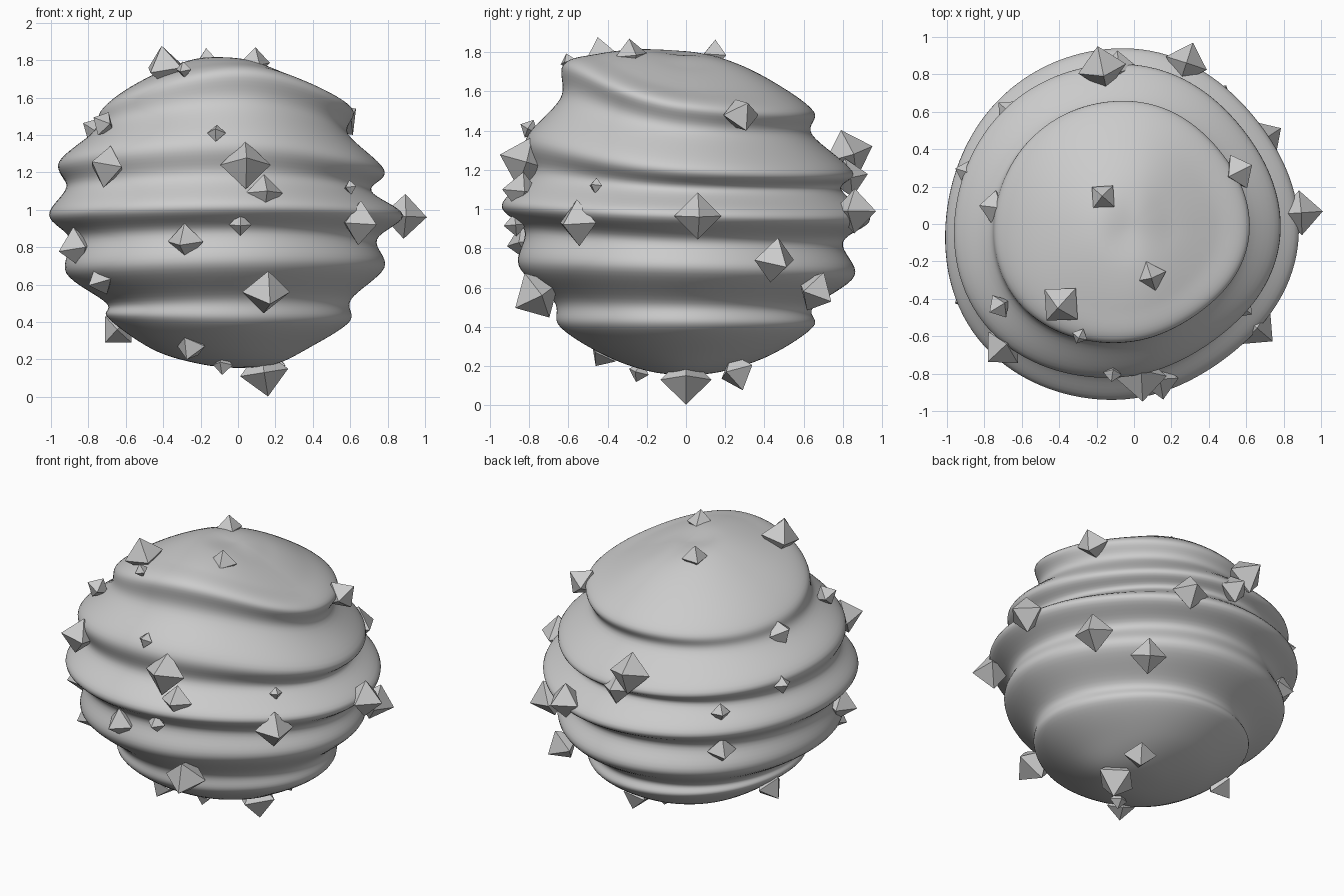
import bpy, bmesh, math
from mathutils import Vector

if "Cube" in bpy.data.objects:
    bpy.data.objects.remove(bpy.data.objects["Cube"])

# Ridge / valley levels: (radius, z) towards +x, +y, -x, -y
LEVELS = [
    [(.22, 1.715), (.22, 1.75), (.22, 1.80), (.24, 1.81)],
    [(.44, 1.615), (.44, 1.65), (.50, 1.68), (.46, 1.79)],
    [(.62, 1.53), (.65, 1.50), (.71, 1.53), (.63, 1.74)],   # ridge 1
    [(.595, 1.40), (.64, 1.38), (.76, 1.41), (.64, 1.57)],
    [(.79, 1.21), (.85, 1.19), (.94, 1.25), (.82, 1.36)],   # ridge 2
    [(.72, 1.10), (.79, 1.10), (.90, 1.12), (.80, 1.18)],
    [(.89, .97), (.94, .95), (.99, .97), (.95, 1.02)],      # ridge 3
    [(.75, .84), (.80, .83), (.88, .84), (.83, .89)],
    [(.79, .69), (.86, .66), (.90, .66), (.86, .71)],       # ridge 4
    [(.61, .52), (.65, .50), (.69, .50), (.68, .53)],
    [(.60, .40), (.65, .40), (.68, .42), (.65, .40)],       # ridge 5
    [(.38, .26), (.44, .26), (.45, .255), (.43, .26)],
    [(.20, .175), (.20, .175), (.22, .18), (.20, .175)],
]
# Bulges and flats around the plan outline: azimuth in degrees, amount
BULGES = [(215, .055), (42, -.05), (-57, -.06), (135, .01)]
TOP, BOTTOM = Vector((0, 1.785)), Vector((0, .155))
SEG, SUB = 128, 8


def spline(a, b, c, d, t):
    return .5 * (2 * b + (c - a) * t + (2 * a - 5 * b + 4 * c - d) * t * t
                 + (3 * b - a - 3 * c + d) * t ** 3)


def profile(az):
    """Vertical profile at one azimuth, blended between the four directions."""
    u = az / (math.pi / 2)
    k, t = int(u), u - int(u)
    bulge = 1 + sum(s * max(0, math.cos(az - math.radians(d))) ** 6 for d, s in BULGES)
    pts = [TOP]
    for row in LEVELS:
        p = spline(*[Vector(row[(k + j) % 4]) for j in (-1, 0, 1, 2)], t)
        pts.append(Vector((p.x * bulge, p.y)))
    pts.append(BOTTOM)
    pts = [Vector((-pts[1].x, pts[1].y))] + pts + [Vector((-pts[-2].x, pts[-2].y))]
    return [spline(*pts[i:i + 4], s / SUB)
            for i in range(len(pts) - 3) for s in range(SUB)][1:]


def finish(bm, name):
    bmesh.ops.recalc_face_normals(bm, faces=bm.faces)
    mesh = bpy.data.meshes.new(name)
    bm.to_mesh(mesh)
    bm.free()
    ob = bpy.data.objects.new(name, mesh)
    bpy.context.collection.objects.link(ob)
    return ob


# Wavy ringed body
bm = bmesh.new()
top = bm.verts.new((0, 0, TOP.y))
bottom = bm.verts.new((0, 0, BOTTOM.y))
cols = []
for i in range(SEG):
    az = 2 * math.pi * i / SEG
    cols.append([bm.verts.new((p.x * math.cos(az), p.x * math.sin(az), p.y))
                 for p in profile(az)])
for i in range(SEG):
    a, b = cols[i], cols[(i + 1) % SEG]
    bm.faces.new((top, a[0], b[0]))
    bm.faces.new((bottom, b[-1], a[-1]))
    for j in range(len(a) - 1):
        bm.faces.new((a[j], a[j + 1], b[j + 1], b[j]))
for f in bm.faces:
    f.smooth = True
finish(bm, "ringed_body")

# Octahedral crystals: x, y, z, radius
CRYSTALS = [
    (-.39, -.43, 1.76, .12), (.09, -.28, 1.785, .085), (-.165, .145, 1.785, .08),
    (-.29, -.60, 1.75, .045), (.56, .28, 1.48, .10), (-.75, .09, 1.42, .09),
    (-.90, .28, 1.19, .06), (-.68, .61, 1.07, .06), (-.72, -.44, 1.46, .07),
    (-.70, -.66, 1.23, .115), (.04, -.82, 1.24, .135), (.14, -.84, 1.09, .10),
    (-.115, -.80, 1.41, .05), (.013, -.87, .92, .06), (-.28, -.82, .83, .10),
    (.65, -.55, .93, .12), (.60, -.46, 1.12, .04), (.65, -.47, 1.01, .045),
    (-.86, -.38, .80, .11), (-.73, -.50, .63, .09), (.15, -.76, .56, .13),
    (-.64, .04, .36, .10), (-.25, -.42, .27, .085), (-.08, -.24, .17, .055),
    (.14, 0, .13, .13), (.17, .26, .17, .10), (.89, .06, .965, .12),
    (.69, .45, .74, .12), (.44, .66, .58, .11), (-.17, .83, 1.28, .13),
    (-.08, .83, 1.16, .10), (.28, .86, .99, .115), (-.66, .57, .80, .09),
]
for x, y, z, r in CRYSTALS:
    c = Vector((x, y, z))
    n = (c - Vector((0, 0, 1)))
    if z > 1.7:                       # crystals on the cap stand upright
        n = Vector((x * .4, y * .4, 1))
    n.normalize()
    u = n.cross(Vector((0, 0, 1))).normalized()
    v = n.cross(u)
    bm = bmesh.new()
    tips = [bm.verts.new(c + n * r), bm.verts.new(c - n * r)]
    ring = [bm.verts.new(c + d * r) for d in (u, v, -u, -v)]
    for i in range(4):
        for tip in tips:
            bm.faces.new((tip, ring[i], ring[(i + 1) % 4]))
    finish(bm, "crystal")
